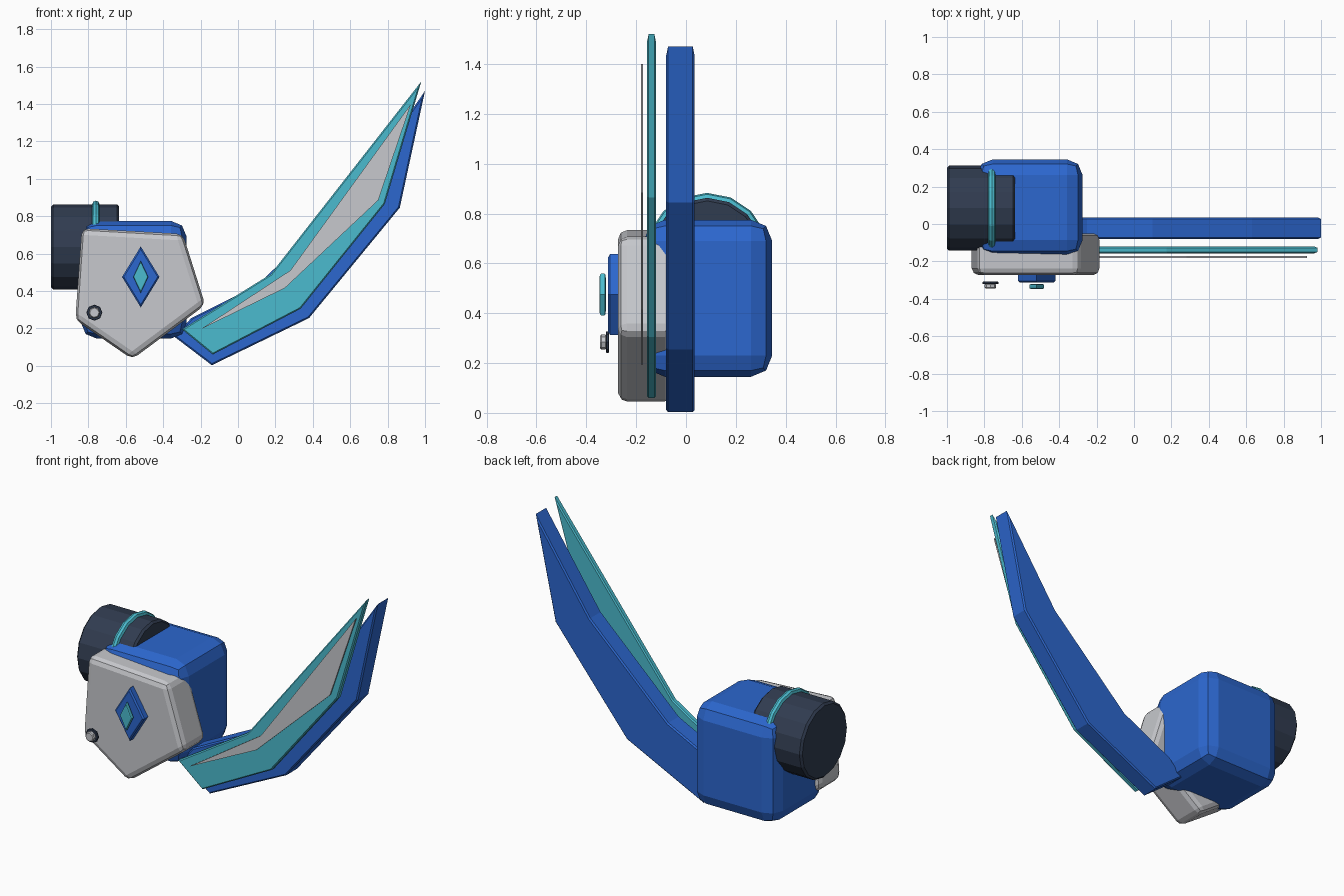
import bpy, bmesh, math
from mathutils import Matrix

if "Cube" in bpy.data.objects:
    bpy.data.objects.remove(bpy.data.objects["Cube"], do_unlink=True)


def make_material(name, rgb):
    mat = bpy.data.materials.new(name)
    mat.use_nodes = True
    colour = (*rgb, 1.0)
    mat.diffuse_color = colour
    mat.node_tree.nodes["Principled BSDF"].inputs["Base Color"].default_value = colour
    return mat


BLUE = make_material("royal blue", (0.025, 0.135, 0.62))
TEAL = make_material("teal", (0.07, 0.5, 0.62))
GREY = make_material("light grey", (0.57, 0.58, 0.61))
DARK = make_material("dark slate", (0.03, 0.045, 0.08))


def finish(name, bm, mat):
    bmesh.ops.recalc_face_normals(bm, faces=bm.faces)
    mesh = bpy.data.meshes.new(name)
    bm.to_mesh(mesh)
    bm.free()
    mesh.materials.append(mat)
    obj = bpy.data.objects.new(name, mesh)
    bpy.context.scene.collection.objects.link(obj)
    return obj


def bevel(bm, edges, width, segments):
    bmesh.ops.bevel(bm, geom=list(edges), offset=width, offset_type='OFFSET',
                    segments=segments, profile=0.5, affect='EDGES', clamp_overlap=True)


def plate(name, outline, y_front, y_back, mat, width=0.0, segments=1, all_edges=False):
    """Extrude an x-z outline along y and soften its rims, or every edge."""
    bm = bmesh.new()
    face = bm.faces.new([bm.verts.new((x, y_front, z)) for x, z in outline])
    new = bmesh.ops.extrude_face_region(bm, geom=[face])["geom"]
    for v in new:
        if isinstance(v, bmesh.types.BMVert):
            v.co.y = y_back
    bmesh.ops.recalc_face_normals(bm, faces=bm.faces)
    if width:
        edges = [e for e in bm.edges
                 if all_edges or abs(e.verts[0].co.y - e.verts[1].co.y) < 1e-5]
        bevel(bm, edges, width, segments)
    return finish(name, bm, mat)


def cylinder(name, centre, radius, length, axis, sides, mat, width):
    bm = bmesh.new()
    bmesh.ops.create_cone(bm, cap_ends=True, segments=sides, radius1=radius,
                          radius2=radius, depth=length)
    rims = [e for e in bm.edges if abs(e.verts[0].co.z - e.verts[1].co.z) < 1e-5]
    bevel(bm, rims, width, 1)
    turn = Matrix.Rotation(math.pi / 2, 4, 'Y' if axis == 'x' else 'X')
    bmesh.ops.transform(bm, matrix=Matrix.Translation(centre) @ turn, verts=bm.verts)
    return finish(name, bm, mat)


def diamond(cx, cz, half_w, half_h):
    return [(cx - half_w, cz), (cx, cz - half_h), (cx + half_w, cz), (cx, cz + half_h)]


# Rounded main housing
bm = bmesh.new()
bmesh.ops.create_cube(bm, size=1)
bmesh.ops.transform(bm, verts=bm.verts, matrix=Matrix.Translation((-0.557, 0.088, 0.46))
                    @ Matrix.Diagonal((0.565, 0.516, 0.63, 1)))
bevel(bm, bm.edges, 0.085, 2)
finish("housing", bm, BLUE)

# Side drum with its glowing band
cylinder("side_drum", (-0.8175, 0.085, 0.635), 0.228, 0.365, 'x', 16, DARK, 0.012)
bm = bmesh.new()
major, minor, around, section = 0.228, 0.02, 16, 8
rings = []
for i in range(around):
    a = math.tau * i / around
    ring = []
    for j in range(section):
        b = math.tau * j / section
        r = major + minor * math.cos(b)
        ring.append(bm.verts.new((-0.76 + minor * math.sin(b),
                                  0.085 + r * math.sin(a), 0.635 + r * math.cos(a))))
    rings.append(ring)
for i in range(around):
    for j in range(section):
        p, q, k = rings[i], rings[(i + 1) % around], (j + 1) % section
        bm.faces.new((p[j], p[k], q[k], q[j]))
finish("drum_band", bm, TEAL)

# Five-sided front guard
plate("front_guard", [(-0.835, 0.735), (-0.295, 0.705), (-0.175, 0.325),
                      (-0.565, 0.035), (-0.87, 0.245)],
      -0.272, -0.05, GREY, 0.035, 2, True)

# Diamond emblem
plate("diamond_base", diamond(-0.52, 0.475, 0.1, 0.163), -0.313, -0.25, BLUE, 0.008)
plate("diamond_gem", diamond(-0.52, 0.475, 0.04, 0.085), -0.347, -0.322, TEAL, 0.007, 2)

# Bolt on the guard
cylinder("bolt_washer", (-0.768, -0.315, 0.284), 0.043, 0.014, 'y', 8, DARK, 0.003)
cylinder("bolt_head", (-0.768, -0.332, 0.284), 0.03, 0.026, 'y', 8, GREY, 0.005)

# Swept blade: core, bright layer and pale inlay
plate("blade_core", [(-0.34, 0.155), (-0.14, 0.003), (0.38, 0.255), (0.865, 0.845),
                     (1.0, 1.47), (0.63, 0.93), (0.1, 0.43), (-0.25, 0.255)],
      -0.08, 0.035, BLUE, 0.008)
plate("blade_layer", [(-0.3, 0.195), (-0.135, 0.06), (0.335, 0.305), (0.785, 0.865),
                      (0.98, 1.52), (0.175, 0.49)],
      -0.157, -0.12, TEAL, 0.007)
plate("blade_inlay", [(-0.2, 0.195), (0.25, 0.415), (0.75, 0.885),
                      (0.925, 1.4), (0.28, 0.51)],
      -0.181, -0.172, GREY)
